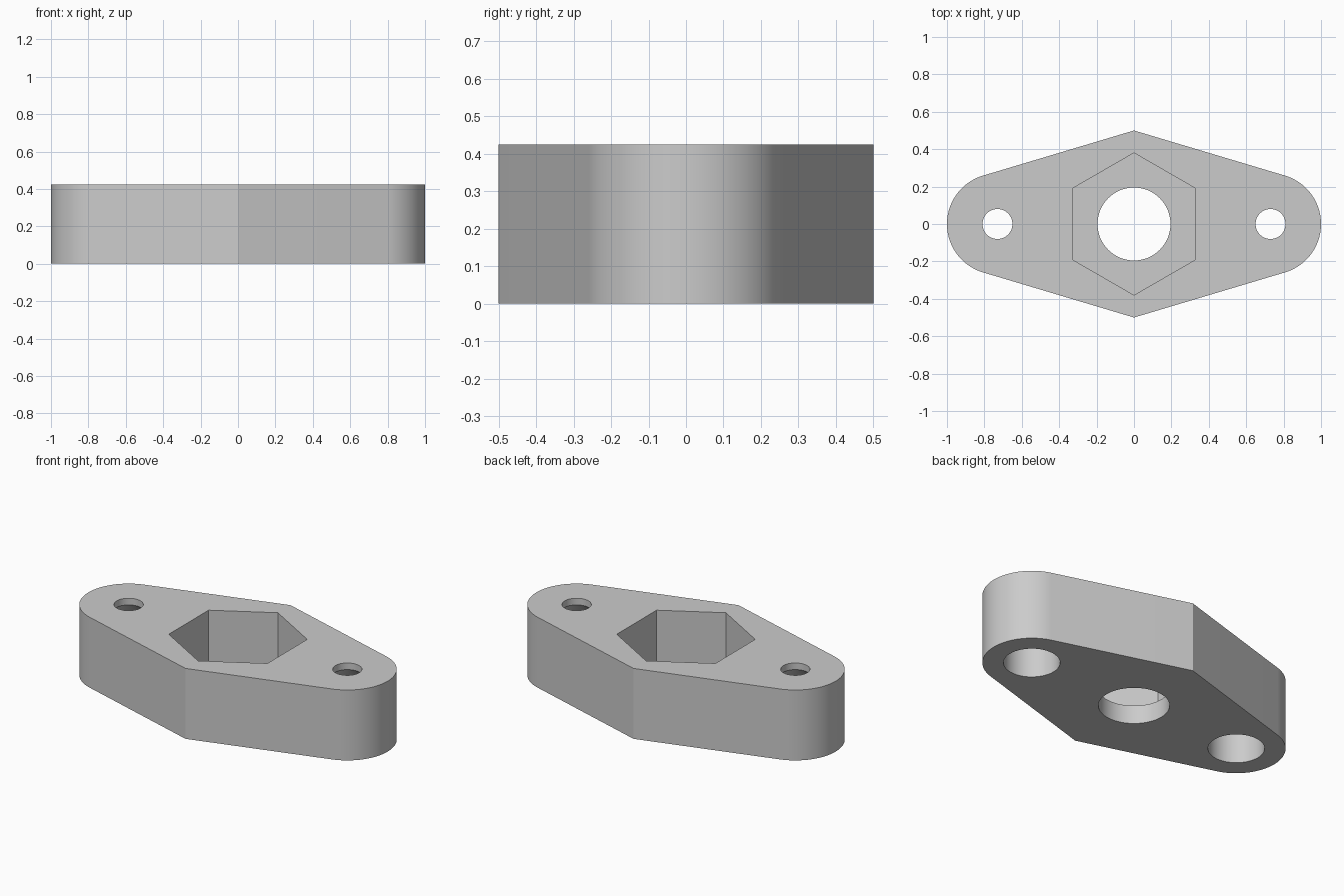
import bpy
import bmesh
import math

cube = bpy.data.objects.get("Cube")
if cube:
    bpy.data.objects.remove(cube, do_unlink=True)

HEIGHT = 0.425       # overall thickness
APEX = 0.5           # half depth at the middle
END_X, END_R = 0.73, 0.27
FLOOR = 0.112        # web left under the hexagonal pocket

grey = bpy.data.materials.new("light_grey")
grey.use_nodes = True
GREY = (0.6, 0.6, 0.6, 1)
grey.diffuse_color = GREY
grey.node_tree.nodes["Principled BSDF"].inputs["Base Color"].default_value = GREY


def make_object(name, bm):
    bmesh.ops.recalc_face_normals(bm, faces=bm.faces[:])
    mesh = bpy.data.meshes.new(name)
    bm.to_mesh(mesh)
    bm.free()
    mesh.materials.append(grey)
    obj = bpy.data.objects.new(name, mesh)
    bpy.context.collection.objects.link(obj)
    return obj


def lathe(name, profile, sides, x=0.0):
    """Closed solid from (radius, z) pairs, with a corner on the y axis."""
    bm = bmesh.new()
    rings = []
    for r, z in profile:
        angles = [math.pi / 2 + math.tau * i / sides for i in range(sides)]
        rings.append([bm.verts.new((x + r * math.cos(a), r * math.sin(a), z))
                      for a in angles])
    for low, high in zip(rings, rings[1:]):
        for i in range(sides):
            j = (i + 1) % sides
            bm.faces.new((low[i], low[j], high[j], high[i]))
    bm.faces.new(rings[0])
    bm.faces.new(rings[-1])
    return make_object(name, bm)


# Flange body: rounded ends joined by tangent lines to the two apexes
reach = math.hypot(END_X, APEX)
tangent = math.pi - math.atan2(APEX, END_X) - math.acos(END_R / reach)
STEPS = 40
arc = [-tangent + 2 * tangent * i / STEPS for i in range(STEPS + 1)]
right_end = [(END_X + END_R * math.cos(a), END_R * math.sin(a)) for a in arc]
left_end = [(-x, -y) for x, y in right_end]
outline = right_end + [(0, APEX)] + left_end + [(0, -APEX)]

bm = bmesh.new()
base = bm.faces.new([bm.verts.new((x, y, 0)) for x, y in outline])
top = bmesh.ops.extrude_face_region(bm, geom=[base])["geom"]
bmesh.ops.translate(bm, vec=(0, 0, HEIGHT),
                    verts=[v for v in top if isinstance(v, bmesh.types.BMVert)])
body = make_object("flange_body", bm)

# Cutters: hexagonal pocket, centre bore and two countersunk screw holes
ABOVE, BELOW = HEIGHT + 0.1, -0.1
screw_profile = [(0.155, BELOW), (0.155, 0.31), (0.08, 0.385), (0.08, ABOVE)]
cutters = [
    lathe("hex_pocket_cutter", [(0.38, FLOOR), (0.38, ABOVE)], 6),
    lathe("centre_bore_cutter", [(0.195, BELOW), (0.195, FLOOR + 0.1)], 64),
]
for side, sign in (("left", 1), ("right", -1)):
    cutters.append(lathe(side + "_screw_cutter", screw_profile, 48, sign * END_X))

bpy.context.view_layer.objects.active = body
body.select_set(True)
for cutter in cutters:
    cutter.hide_render = True
    cut = body.modifiers.new(cutter.name, 'BOOLEAN')
    cut.operation = 'DIFFERENCE'
    cut.solver = 'EXACT'
    cut.object = cutter
    bpy.ops.object.modifier_apply(modifier=cut.name)
    bpy.data.objects.remove(cutter, do_unlink=True)

# Smooth the round walls and keep the edges crisp
bpy.ops.object.shade_smooth_by_angle(angle=math.radians(15))
